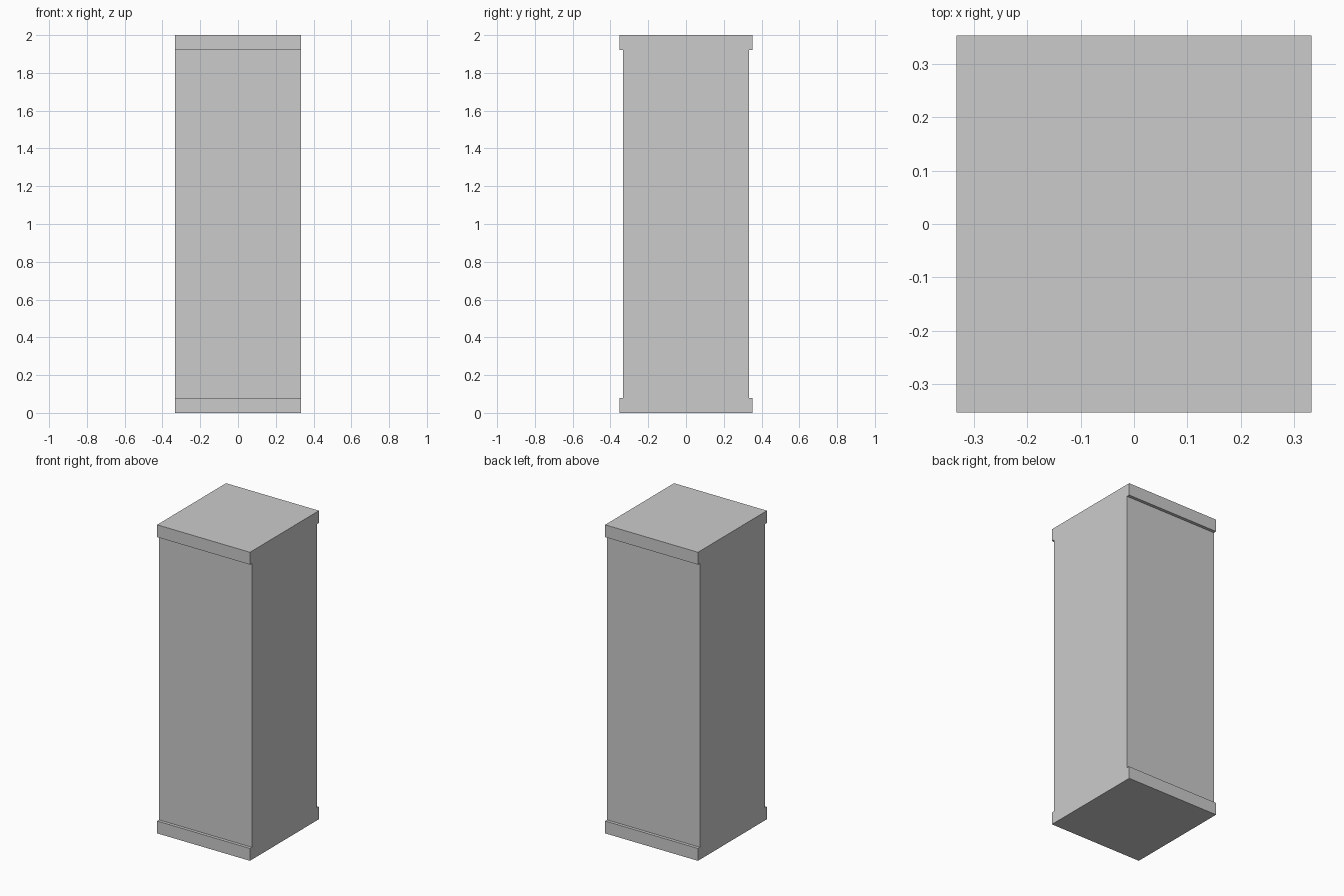
import bpy, bmesh

if "Cube" in bpy.data.objects:
    bpy.data.objects.remove(bpy.data.objects["Cube"])

HALF_WIDTH = 0.333   # along x
BODY = 0.333         # half depth of the shaft
BAND = 0.353         # half depth of the top and bottom bands
BAND_H = 0.08
HEIGHT = 2.0

# Front half of the side profile (y, z), mirrored to give the back half
half = [(BAND, 0), (BAND, BAND_H), (BODY, BAND_H),
        (BODY, HEIGHT - BAND_H), (BAND, HEIGHT - BAND_H), (BAND, HEIGHT)]
profile = half + [(-y, z) for y, z in reversed(half)]

# Cabinet block: the I-shaped profile swept across the width
bm = bmesh.new()
side = bm.faces.new([bm.verts.new((-HALF_WIDTH, y, z)) for y, z in profile])
swept = bmesh.ops.extrude_face_region(bm, geom=[side], use_keep_orig=True)
moved = [v for v in swept["geom"] if isinstance(v, bmesh.types.BMVert)]
bmesh.ops.translate(bm, verts=moved, vec=(2 * HALF_WIDTH, 0, 0))
bmesh.ops.recalc_face_normals(bm, faces=bm.faces)

mesh = bpy.data.meshes.new("banded_pillar")
bm.to_mesh(mesh)
bm.free()
pillar = bpy.data.objects.new("banded_pillar", mesh)
bpy.context.collection.objects.link(pillar)
